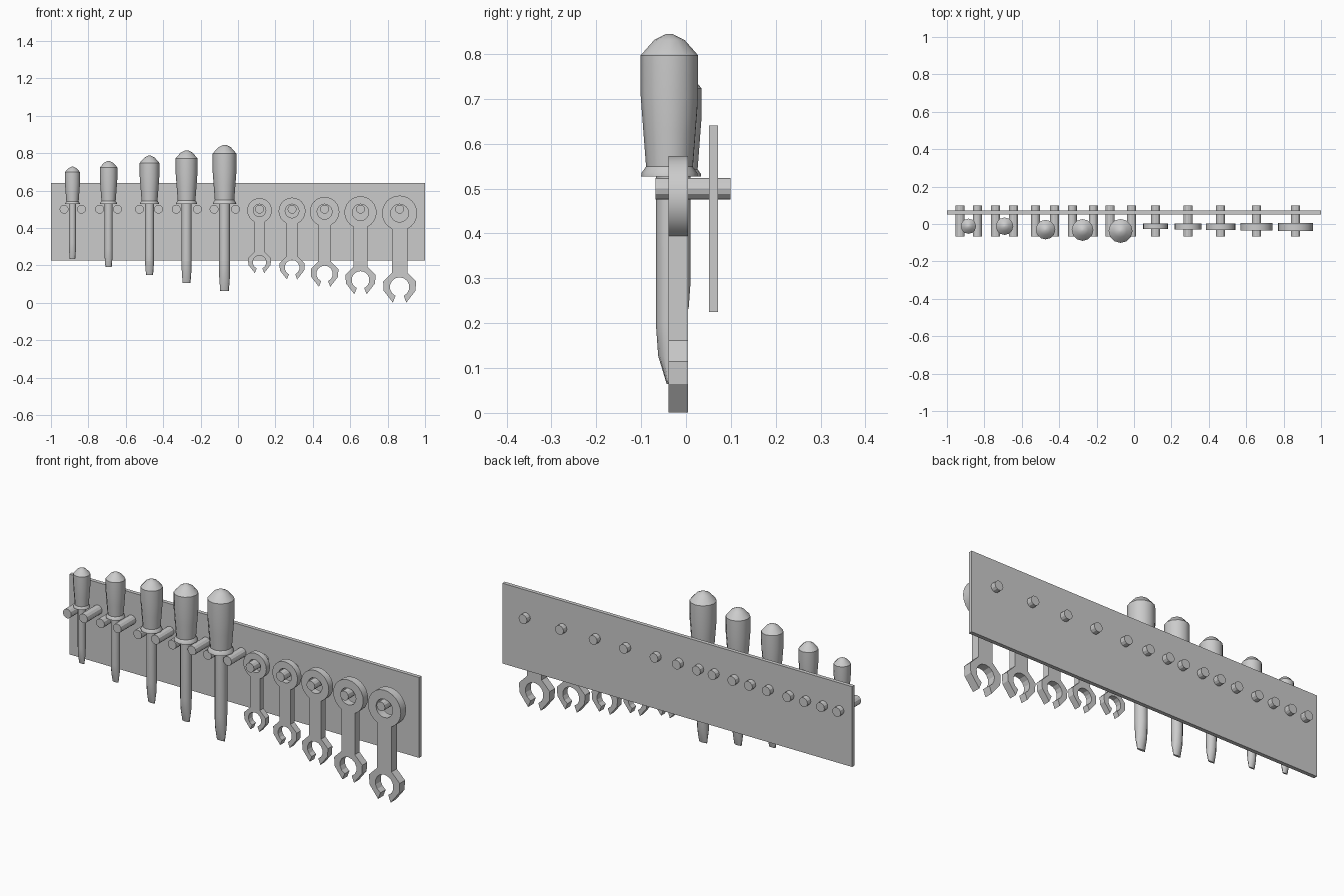
import bpy, bmesh
from math import sin, cos, pi, asin, radians

if "Cube" in bpy.data.objects:
    bpy.data.objects.remove(bpy.data.objects["Cube"])


def smooth(ob, angle=35):
    bpy.ops.object.select_all(action='DESELECT')
    ob.select_set(True)
    bpy.context.view_layer.objects.active = ob
    bpy.ops.object.shade_smooth_by_angle(angle=radians(angle))


def loft(name, rings, loc, scale, sides=12):
    """Stack of elliptical rings (z, rx, ry), capped at both ends."""
    bm = bmesh.new()
    loops = [[bm.verts.new((rx * cos(2 * pi * i / sides), ry * sin(2 * pi * i / sides), z))
              for i in range(sides)] for z, rx, ry in rings]
    for a, b in zip(loops, loops[1:]):
        for i in range(sides):
            j = (i + 1) % sides
            bm.faces.new((a[i], a[j], b[j], b[i]))
    bm.faces.new(loops[0])
    bm.faces.new(loops[-1])
    bmesh.ops.recalc_face_normals(bm, faces=bm.faces)
    me = bpy.data.meshes.new(name)
    bm.to_mesh(me)
    bm.free()
    ob = bpy.data.objects.new(name, me)
    ob.location = loc
    ob.scale = (scale,) * 3
    bpy.context.collection.objects.link(ob)
    smooth(ob)
    return ob


def peg(x):
    bpy.ops.mesh.primitive_cylinder_add(vertices=12, radius=0.024, depth=0.167,
                                        location=(x, 0.0155, 0.5), rotation=(pi / 2, 0, 0))
    bpy.context.object.name = "peg"


# Backing board
bpy.ops.mesh.primitive_cube_add(size=1, location=(0, 0.0615, 0.4325))
board = bpy.context.object
board.name = "board"
board.scale = (2, 0.02, 0.415)

# Screwdrivers: each rests on a pair of pegs
HANDLE = [(0, .063, .063), (.008, .062, .062), (.022, .052, .052), (.10, .058, .058),
          (.18, .064, .064), (.27, .064, .064), (.304, .034, .034), (.317, .008, .008)]
SHAFT = [(-.463, .023, .006), (-.40, .028, .025), (-.33, .030, .030), (.01, .030, .030)]
drivers = [(-.885, -.012, .633, -.93, -.837), (-.692, -.012, .728, -.74, -.644),
           (-.473, -.030, .818, -.527, -.425), (-.275, -.032, .909, -.33, -.217),
           (-.072, -.037, 1.0, -.128, -.013)]
for x, y, s, left, right in drivers:
    loft("screwdriver_handle", HANDLE, (x, y, .527), s)
    loft("screwdriver_shaft", SHAFT, (x, y, .527), s)
    peg(left)
    peg(right)


# Wrenches: ring end hung on one peg, open jaw below
def arc(r, a0, a1, n, cz=0.0):
    return [(r * cos(a0 + (a1 - a0) * i / n), cz + r * sin(a0 + (a1 - a0) * i / n))
            for i in range(n + 1)]


def wrench(x, s):
    a = asin(.041 / .094)
    jaw = [(-.041, -.318), (-.088, -.365), (-.085, -.415), (-.036, -.478)]
    b = asin(.022 / .052)
    outline = (arc(.094, -pi / 2 + a, 3 * pi / 2 - a, 20) + jaw
               + arc(.052, 3 * pi / 2 - b, -pi / 2 + b, 12, -.395)
               + [(-px, pz) for px, pz in reversed(jaw)])
    hole = arc(.048, 0, 2 * pi, 16)[:-1]
    cu = bpy.data.curves.new("wrench", 'CURVE')
    cu.dimensions = '2D'
    cu.fill_mode = 'BOTH'
    cu.extrude = .0215
    for pts in (outline, hole):
        sp = cu.splines.new('POLY')
        sp.points.add(len(pts) - 1)
        for p, (px, pz) in zip(sp.points, pts):
            p.co = (px, pz, 0, 1)
        sp.use_cyclic_u = True
    ob = bpy.data.objects.new("wrench", cu)
    ob.location = (x, -.017 * s, .527 - .048 * s)
    ob.rotation_euler = (pi / 2, 0, 0)
    ob.scale = (s,) * 3
    bpy.context.collection.objects.link(ob)
    bpy.ops.object.select_all(action='DESELECT')
    ob.select_set(True)
    bpy.context.view_layer.objects.active = ob
    bpy.ops.object.convert(target='MESH')
    smooth(bpy.context.object, 25)


for x, s in [(.115, .70), (.289, .765), (.463, .84), (.655, .915), (.864, 1.0)]:
    wrench(x, s)
    peg(x)
